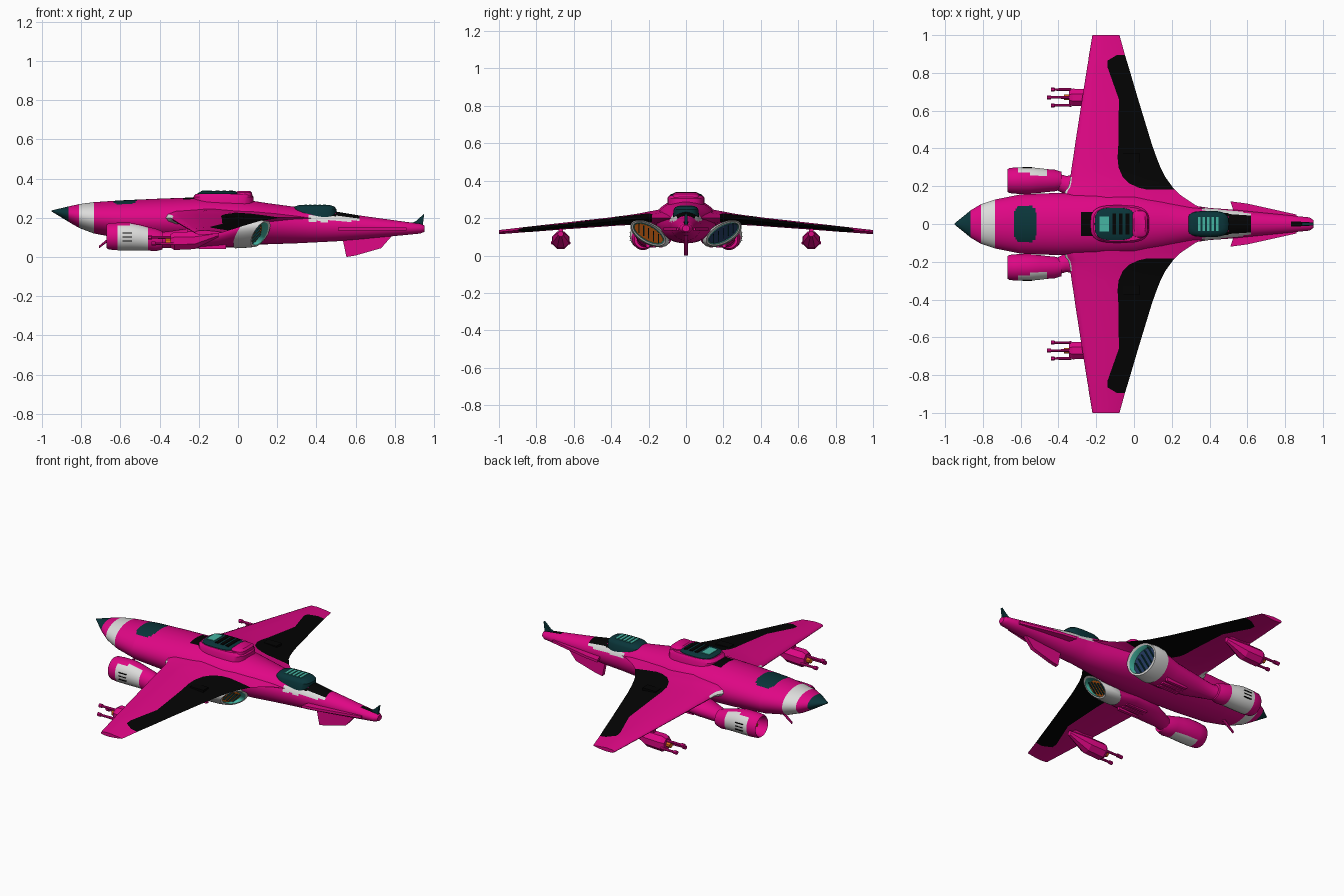
import bpy, bmesh, math
from math import sin, cos, pi, radians, degrees, atan2, copysign

if "Cube" in bpy.data.objects:
    bpy.data.objects.remove(bpy.data.objects["Cube"])


def material(name, rgb):
    m = bpy.data.materials.new(name)
    m.diffuse_color = (*rgb, 1)
    m.use_nodes = True
    m.node_tree.nodes["Principled BSDF"].inputs["Base Color"].default_value = m.diffuse_color
    return m


PINK = material("magenta", (.74, .002, .235))
BLACK = material("black", (.001, .001, .001))
WHITE = material("off white", (.72, .72, .71))
DARK = material("dark teal", (.003, .036, .042))
TEAL = material("light teal", (.06, .46, .36))
ORANGE = material("orange", (.78, .16, .01))
BLUE = material("dark blue", (.02, .05, .14))


def loft(name, rings, mats, rule=None, angle=35):
    """Skin closed rings of points, cap both ends; rule(i, j, centre) picks the material."""
    bm = bmesh.new()
    vs = [[bm.verts.new(p) for p in r] for r in rings]
    n = len(rings[0])
    faces = [(-1, 0, bm.faces.new(vs[0])), (len(rings) - 1, 0, bm.faces.new(vs[-1]))]
    for i in range(len(rings) - 1):
        for j in range(n):
            k = (j + 1) % n
            faces.append((i, j, bm.faces.new((vs[i][j], vs[i][k], vs[i + 1][k], vs[i + 1][j]))))
    if rule:
        for i, j, f in faces:
            f.material_index = rule(i, j, f.calc_center_median())
    bmesh.ops.recalc_face_normals(bm, faces=bm.faces)
    me = bpy.data.meshes.new(name)
    bm.to_mesh(me)
    bm.free()
    for m in mats:
        me.materials.append(m)
    ob = bpy.data.objects.new(name, me)
    bpy.context.collection.objects.link(ob)
    bpy.ops.object.select_all(action='DESELECT')
    ob.select_set(True)
    bpy.context.view_layer.objects.active = ob
    bpy.ops.object.shade_smooth_by_angle(angle=radians(angle))
    return ob


def oval(x, y, z, a, b, n=24, roll=0, shear=0):
    """Ellipse facing along x, rolled about x, with its upper side sheared along x."""
    pts = []
    for k in range(n):
        t = 2 * pi * (k + .5) / n
        u, v = a * cos(t), b * sin(t)
        pts.append((x + shear * v, y + u * cos(roll) - v * sin(roll), z + u * sin(roll) + v * cos(roll)))
    return pts


def pad(cx, z, hx, hy, n=32):
    """Rounded rectangle lying flat at height z."""
    ts = [2 * pi * k / n for k in range(n)]
    return [(cx + hx * copysign(abs(cos(t)) ** .6, cos(t)),
             hy * copysign(abs(sin(t)) ** .6, sin(t)), z) for t in ts]


def box(name, x0, x1, y0, y1, z0, z1, mat, lean=0):
    return loft(name, [[(x0 + d, y0, z), (x1 + d, y0, z), (x1 + d, y1, z), (x0 + d, y1, z)]
                       for z, d in ((z0, -lean), (z1, lean))], [mat])


def lerp(table, x):
    x = min(max(x, table[0][0]), table[-1][0])
    for p, q in zip(table, table[1:]):
        if p[0] <= x <= q[0]:
            t = (x - p[0]) / (q[0] - p[0])
            return [a + (b - a) * t for a, b in zip(p, q)][1:]


# fuselage: x, half width, top, bottom
BODY = [(-.95, .003, .238, .232), (-.865, .072, .258, .18), (-.81, .105, .27, .148),
        (-.735, .13, .28, .12), (-.6, .157, .289, .095), (-.4, .165, .298, .08),
        (-.2, .166, .305, .07), (0, .16, .298, .065), (.15, .135, .275, .065),
        (.3, .10, .255, .07), (.4, .085, .245, .075), (.5, .078, .232, .08),
        (.62, .066, .212, .09), (.83, .045, .183, .11), (.93, .035, .17, .12), (.95, .02, .162, .128)]
cuts = sorted({p[0] for p in BODY} | {-.91, -.28, .36, .42, .46, .54, .58}
              | {round(-.635 + .0075 * k, 4) for k in range(17)})
rings = []
for x in cuts:
    w, top, bot = lerp(BODY, x)
    rings.append(oval(x, 0, (top + bot) / 2, w, (top - bot) / 2, 72))


def body_rule(i, j, c):
    if c.x < -.865:
        return 3
    if -.81 < c.x < -.735:
        return 2
    w, top, bot = lerp(BODY, c.x)
    up = degrees(atan2((c.z - (top + bot) / 2) / (top - bot) * 2, abs(c.y) / w))
    if up > 0 and ((c.x + .575) / .06) ** 4 + (c.y / .097) ** 4 < 1:
        return 3
    if -.28 < c.x < -.2 and up > 67:
        return 1
    if .5 < c.x < .62 and up > 48 or .83 < c.x < .93 and up > 70 or .42 < c.x < .5 and 42 < up < 60:
        return 1
    if .36 < c.x < .46 and 15 < up < 38 or .46 < c.x < .58 and 20 < up < 48 or .58 < c.x < .62 and 32 < up < 48:
        return 2
    return 0


loft("fuselage", rings, [PINK, BLACK, WHITE, DARK], body_rule)

# wing: y, leading edge, paint boundary, trailing edge, mid height, thickness
WING = [(0, -.38, .05, .44, .19, .14), (.07, -.38, .05, .40, .195, .125), (.1, -.38, .06, .325, .2, .11),
        (.15, -.375, .08, .25, .2, .09), (.182, -.36, .07, .215, .2, .078), (.192, -.35, .025, .207, .2, .074),
        (.215, -.342, -.025, .19, .198, .068), (.25, -.337, -.06, .165, .195, .06), (.3, -.33, -.082, .14, .19, .055),
        (.35, -.322, -.087, .12, .186, .05), (.42, -.312, -.083, .095, .179, .046),
        (.66, -.275, -.08, .022, .157, .036), (.83, -.248, -.14, -.028, .141, .03),
        (.865, -.242, -.14, -.039, .138, .028), (.895, -.238, -.09, -.048, .135, .027), (1, -.22, -.11, -.077, .125, .023)]


def airfoil(y, le, xb, te, z, th):
    def h(x):
        t = min(max((x - le) / (te - le), 0), 1)
        return th * 5 * (.2969 * t ** .5 - .126 * t - .3516 * t * t + .2843 * t ** 3 - .1015 * t ** 4)
    d = xb - le
    xs = [le, le + .03 * d, le + .12 * d, le + .5 * d, xb, (xb + te) / 2, te]
    return [(x, y, z + h(x)) for x in xs] + [(x, y, z - h(x)) for x in xs[-2:0:-1]]


def wing_rule(i, j, c):
    if .182 < abs(c.y) < .895 and 4 <= j <= 7:
        return 1
    return 2 if .15 < abs(c.y) < .25 and j in (0, 10, 11) else 0


full = [(-s[0], *s[1:]) for s in WING[:0:-1]] + WING
loft("wing", [airfoil(*s) for s in full], [PINK, BLACK, WHITE], wing_rule, 40)

# forward turret
loft("turret_housing", [pad(-.075, .25, .155, .1), pad(-.075, .305, .155, .1), pad(-.075, .322, .14, .09)], [PINK])
loft("turret_rear", [pad(.03, .29, .045, .075), pad(.03, .328, .042, .07), pad(.03, .338, .03, .055)], [PINK])
loft("turret_canopy", [pad(-.1, .3, .115, .09), pad(-.1, .325, .107, .085), pad(-.1, .336, .087, .06)], [DARK])
box("turret_window", -.183, -.132, -.04, .04, .334, .339, TEAL)
for k in range(3):
    box("turret_rib", -.115 + .035 * k, -.095 + .035 * k, -.055, .055, .332, .34, BLACK)

# rear cockpit
loft("rear_canopy", [pad(.39, .2, .112, .07), pad(.39, .245, .112, .067), pad(.39, .258, .1, .058),
                     pad(.39, .265, .08, .042)], [DARK])
for k in range(5):
    box("rear_window_slat", .338 + .024 * k, .352 + .024 * k, -.036, .036, .262, .268, TEAL)

# tail fins
loft("ventral_fin", [[(x, y, z) for x, z in ((.53, .11), (.553, 0), (.60, .008), (.73, .045), (.80, .125))]
                     for y in (-.011, .011)], [PINK])
loft("tail_fin", [[(x, y, z) for x, z in ((.87, .165), (.91, .185), (.95, .222), (.942, .16))]
                  for y in (-.007, .007)], [DARK])
loft("nose_probe", [oval(-.71, 0, .05, .007, .007, 8), oval(-.64, 0, .105, .01, .01, 8)], [PINK])

for s in (-1, 1):
    side = "left" if s < 0 else "right"
    loft(side + "_tailplane", [[(x, s * y, z) for x, y in ((.51, .12), (.6, .108), (.86, .05), (.86, .02), (.54, .03))]
                               for z in (.135, .15)], [PINK])

    # intake pod with open front and partly white shell
    POD = [(-.6, .105, .045), (-.65, .105, .055), (-.67, .105, .06), (-.66, .105, .067), (-.615, .105, .071),
           (-.55, .105, .071), (-.5, .1, .066), (-.46, .094, .061), (-.42, .087, .058), (-.385, .085, .047)]

    def pod_rule(i, j, c):
        if i < 0:
            return 2
        out = (c.y - s * .23) * s - .7 * (c.z - .1)
        return 1 if 4 <= i <= 6 and out > -.01 else 0
    loft(side + "_intake", [oval(x, s * .23, z, r, r) for x, z, r in POD], [PINK, WHITE, BLACK], pod_rule)
    loft(side + "_intake_hub", [oval(x, s * .23, .105, r, r, 12) for x, r in ((-.64, .008), (-.6, .025))], [ORANGE])
    for k in range(3):  # dark panel slots on the white shell
        box(side + "_shell_slot", -.59, -.54, s * .296, s * .303, .08 + .02 * k, .084 + .02 * k, BLACK)

    # engine duct sweeping to a rolled oval nozzle
    DUCT = [(-.41, .225, .085, .045, .042, 0, 0), (-.36, .205, .088, .05, .042, 0, 0), (-.25, .185, .095, .08, .052, 5, 0),
            (-.1, .175, .105, .1, .055, 12, 0), (.02, .19, .115, .108, .054, 25, .8), (.021, .192, .115, .112, .057, 26, .8),
            (.07, .198, .118, .11, .056, 28, .9), (.115, .2, .118, .102, .05, 30, 1), (.113, .2, .118, .092, .041, 30, 1),
            (.085, .2, .118, .086, .036, 30, 1)]
    loft(side + "_engine_duct",
         [oval(x, s * y, z, a, b, 24, s * radians(r), k) for x, y, z, a, b, r, k in DUCT],
         [PINK, WHITE, ORANGE if s < 0 else BLUE, TEAL],
         lambda i, j, c: 0 if i < 4 else 1 if i < 8 else 3 if i == 8 else 2)
    for k in range(5):  # vanes inside the nozzle
        u = (k - 2) * .03
        y, z = s * (.2 + u * cos(pi / 6)), .118 + u * sin(pi / 6)
        box(side + "_nozzle_vane", .075, .095, y - .003, y + .003, z - .028, z + .028, DARK, .025)
    # belly slots on the duct
    for k in range(3):
        box(side + "_duct_rib", -.2, -.06, s * (.135 + .035 * k) - .009, s * (.135 + .035 * k) + .009, .042, .08, PINK)
    box(side + "_wing_hatch", -.06, .03, s * .35 - .025, s * .35 + .025, .19, .209, BLACK)

    # wing gun pod
    loft(side + "_gun_pod", [oval(x, s * .67, z, r, r, 8) for x, z, r in
                             ((-.345, .082, .036), (-.325, .082, .05), (-.22, .085, .048), (-.1, .115, .015))], [PINK], angle=20)
    box(side + "_gun_pylon", -.26, -.13, s * .67 - .012, s * .67 + .012, .1, .155, PINK)
    for y, z, tip in ((.628, .068, -.44), (.67, .1, -.46), (.712, .068, -.44)):
        loft(side + "_gun_barrel", [oval(x, s * y, z, r, r, 8) for x, r in
                                    ((tip, .011), (tip + .02, .011), (tip + .021, .007), (-.33, .008))], [PINK])
    loft(side + "_gun_core", [oval(x, s * .67, .08, .016, .016, 8) for x in (-.37, -.33)], [ORANGE])
